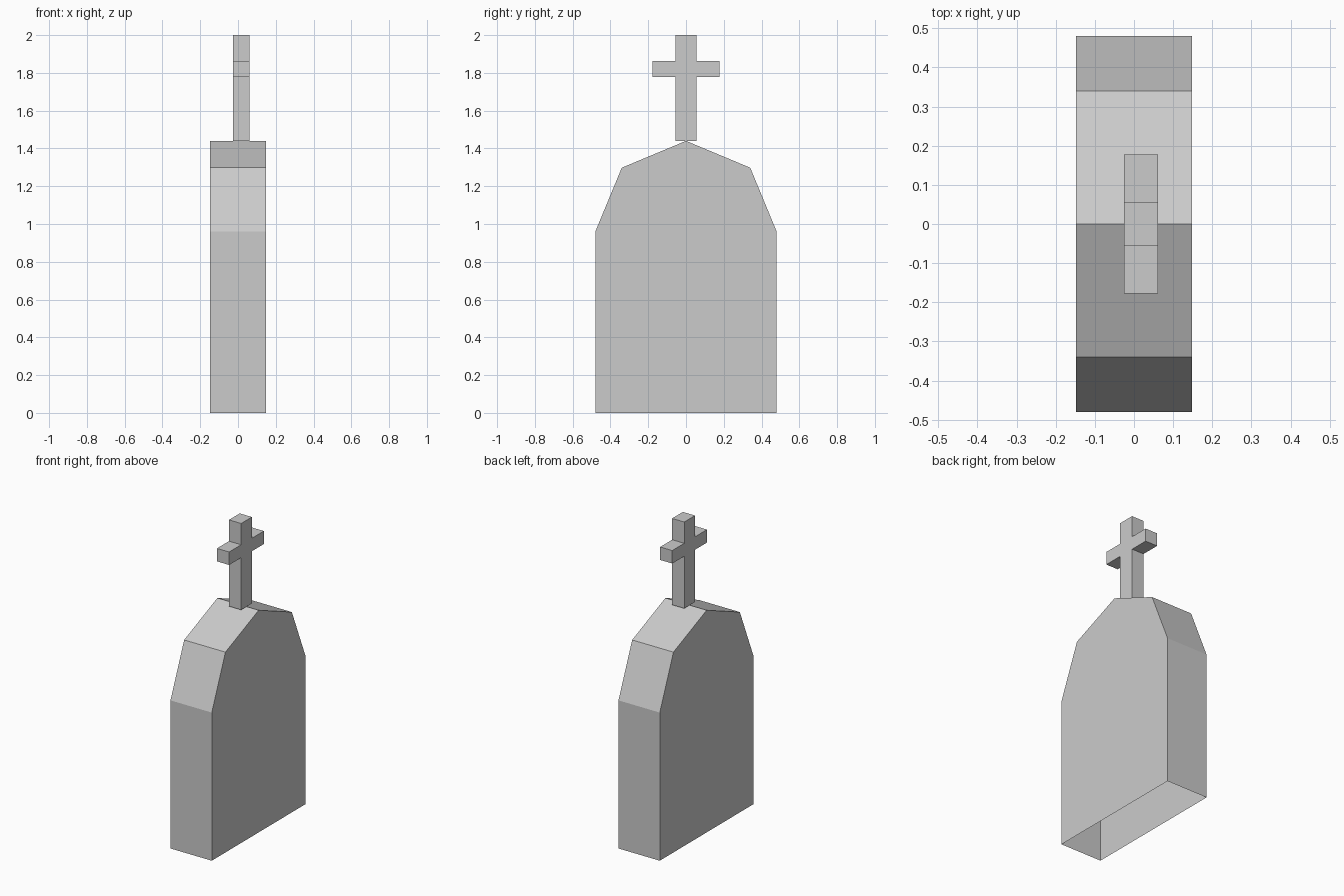
import bpy, bmesh

if "Cube" in bpy.data.objects:
    bpy.data.objects.remove(bpy.data.objects["Cube"])


def slab(name, half, x0, x1):
    """Mirror a half outline (y, z), extrude it along x, leave the underside open."""
    outline = half + [(-y, z) for y, z in reversed(half) if y > 0]
    bm = bmesh.new()
    face = bm.faces.new([bm.verts.new((x0, y, z)) for y, z in outline])
    ext = bmesh.ops.extrude_face_region(bm, geom=[face], use_keep_orig=True)
    moved = [g for g in ext["geom"] if isinstance(g, bmesh.types.BMVert)]
    bmesh.ops.translate(bm, verts=moved, vec=(x1 - x0, 0, 0))
    bmesh.ops.recalc_face_normals(bm, faces=bm.faces)
    base = min(z for _, z in outline)
    under = [f for f in bm.faces if all(abs(v.co.z - base) < 1e-5 for v in f.verts)]
    bmesh.ops.delete(bm, geom=under, context="FACES_ONLY")
    mesh = bpy.data.meshes.new(name)
    bm.to_mesh(mesh)
    bm.free()
    obj = bpy.data.objects.new(name, mesh)
    bpy.context.collection.objects.link(obj)
    return obj


# Stone body with a faceted arched top
slab("headstone", [(0.48, 0), (0.48, 0.96), (0.34, 1.298), (0, 1.44)], -0.148, 0.148)

# Cross standing on the ridge, slightly off centre
slab("cross", [(0.055, 1.44), (0.055, 1.778), (0.178, 1.778), (0.178, 1.862),
               (0.055, 1.862), (0.055, 2.0)], -0.026, 0.061)
